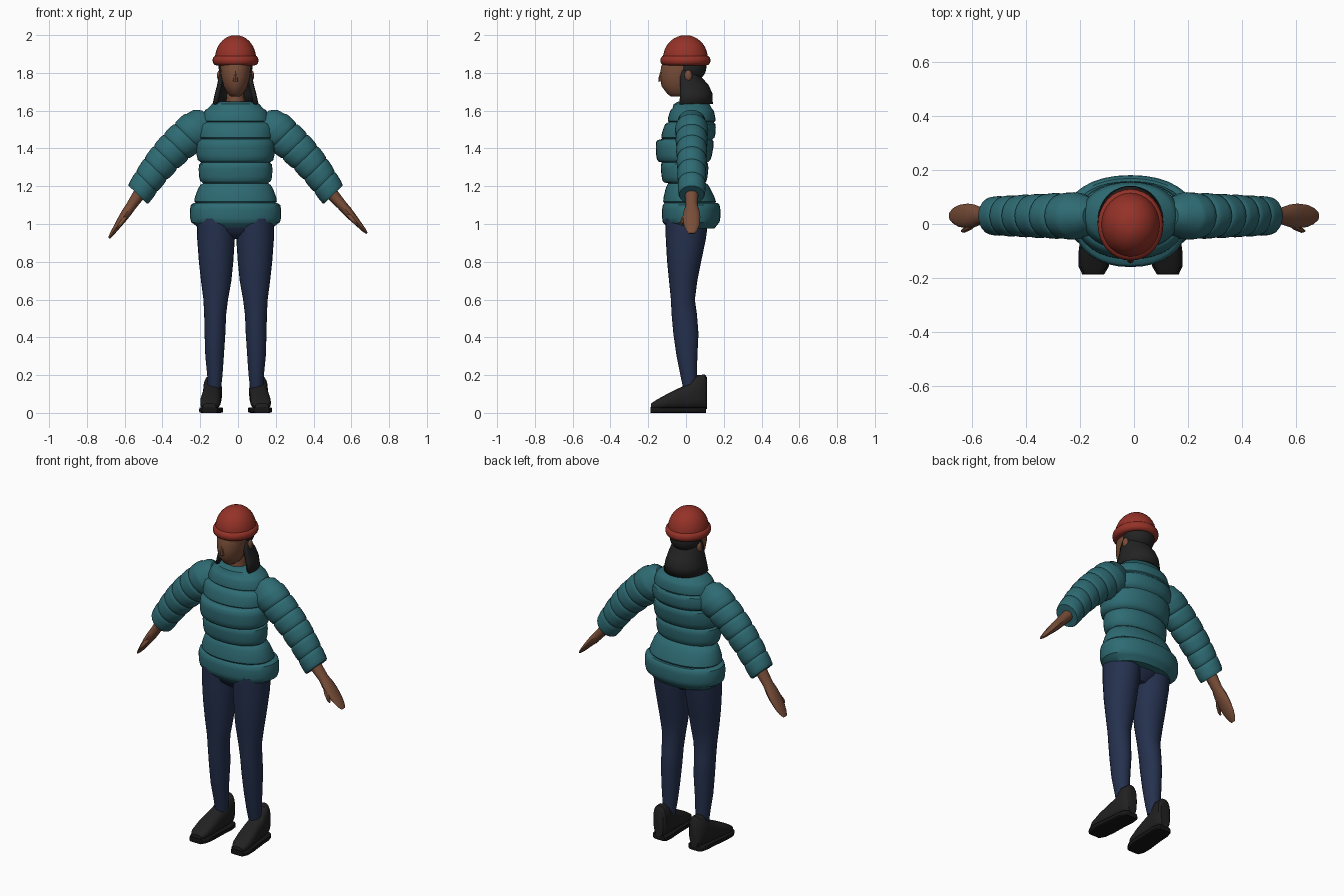
import bpy, bmesh, math
from mathutils import Vector as V

cube = bpy.data.objects.get("Cube")
if cube:
    bpy.data.objects.remove(cube, do_unlink=True)

CX = -0.013          # body centre line
made = []


def material(name, r, g, b):
    m = bpy.data.materials.new(name)
    m.use_nodes = True
    m.diffuse_color = (r, g, b, 1)
    bsdf = m.node_tree.nodes["Principled BSDF"]
    bsdf.inputs["Base Color"].default_value = (r, g, b, 1)
    bsdf.inputs["Roughness"].default_value = 0.8
    return m


TEAL = material("teal padding", 0.027, 0.145, 0.17)
RED = material("red knit", 0.30, 0.032, 0.021)
DENIM = material("navy denim", 0.018, 0.03, 0.075)
SKIN = material("brown skin", 0.19, 0.075, 0.04)
HAIR = material("black hair", 0.018, 0.017, 0.017)
SHOE = material("black leather", 0.015, 0.015, 0.015)
SOLE = material("dark sole", 0.008, 0.008, 0.008)


def finish(name, bm, mat):
    bmesh.ops.recalc_face_normals(bm, faces=bm.faces)
    me = bpy.data.meshes.new(name)
    bm.to_mesh(me)
    bm.free()
    me.materials.append(mat)
    ob = bpy.data.objects.new(name, me)
    bpy.context.collection.objects.link(ob)
    made.append(ob)
    return ob


def loft(name, rings, mat, n=24, arc=None, power=1.0):
    """Skin rings (centre, u, v); arc gives start and end angles of an open sheet."""
    bm = bmesh.new()
    a0, a1 = arc or (0, math.tau)
    count = n + 1 if arc else n

    def soft(t):
        return math.copysign(abs(t) ** power, t)

    rows = []
    for c, u, v in rings:
        angles = [a0 + (a1 - a0) * i / n for i in range(count)]
        rows.append([bm.verts.new(c + u * soft(math.cos(a)) + v * soft(math.sin(a))) for a in angles])
    for r0, r1 in zip(rows, rows[1:]):
        for i in range(n):
            j = (i + 1) % count
            bm.faces.new((r0[i], r0[j], r1[j], r1[i]))
    if not arc:
        bm.faces.new(rows[0])
        bm.faces.new(rows[-1])
    return finish(name, bm, mat)


def level(z, hx, front, back, x=CX):
    """Horizontal ring from its height, half width and front and back y."""
    return V((x, (front + back) / 2, z)), V((hx, 0, 0)), V((0, (back - front) / 2, 0))


def puff(a, b):
    """Rings of one padded tube, pinched at both seams."""
    out = []
    for t, s in ((0, .93), (.08, .985), (.3, 1.01), (.7, 1.01), (.92, .985), (1, .93)):
        c, u, v = (p.lerp(q, t) for p, q in zip(a, b))
        out.append((c, u * s, v * s))
    return out


def ball(name, centre, size, mat):
    bm = bmesh.new()
    bmesh.ops.create_uvsphere(bm, u_segments=24, v_segments=14, radius=1)
    for v in bm.verts:
        v.co = V(centre) + V(p * q for p, q in zip(v.co, size))
    return finish(name, bm, mat)


# Padded jacket body: bottom and top of each tube
tubes = [
    ((1.00, .238, -.125, .18), (1.11, .24, -.125, .18)),
    ((1.11, .225, -.125, .165), (1.215, .186, -.10, .115)),
    ((1.22, .19, -.125, .11), (1.325, .195, -.135, .12)),
    ((1.33, .203, -.155, .13), (1.445, .205, -.16, .15)),
    ((1.45, .204, -.135, .152), (1.535, .198, -.11, .158)),
    ((1.54, .187, -.10, .158), (1.61, .16, -.08, .145)),
]
rings = [level(.975, .19, -.09, .15)]
for low, high in tubes:
    rings += puff(level(*low), level(*high))
rings += [level(1.635, .125, -.065, .125), level(1.648, .08, -.04, .10)]
loft("jacket_body", rings, TEAL, 32, power=.93)

# Head, neck, hair and hat
loft("neck", [level(1.60, .06, -.04, .08), level(1.67, .047, -.03, .07),
              level(1.78, .05, -.04, .07)], SKIN, 16)
loft("head", [level(1.675, .022, -.08, .0), level(1.69, .042, -.10, .03),
              level(1.73, .064, -.13, .05), level(1.78, .076, -.136, .07),
              level(1.83, .081, -.133, .08), level(1.89, .08, -.11, .08)], SKIN)
ball("scalp_hair", (CX, .022, 1.83), (.09, .086, .078), HAIR)
long_hair = loft("long_hair", [level(1.82, .082, -.06, .07), level(1.775, .09, -.085, .085),
                               level(1.735, .098, -.10, .12), level(1.69, .11, -.11, .14),
                               level(1.635, .122, -.115, .142)],
                 HAIR, 24, arc=(math.radians(-22), math.radians(202)))
thick = long_hair.modifiers.new("thickness", 'SOLIDIFY')
thick.thickness = .02
thick.offset = -1
loft("nose", [level(1.755, .014, -.147, -.11), level(1.775, .011, -.145, -.11),
              level(1.81, .006, -.135, -.11)], SKIN, 8)

dome = [level(1.86, .113, -.125, .122)]
for deg in range(0, 90, 10):
    k, h = math.cos(math.radians(deg)), math.sin(math.radians(deg))
    dome.append(level(1.875 + .125 * h, .109 * k, -.003 - .119 * k, -.003 + .119 * k))
loft("hat_dome", dome, RED, 32)
brim = []
for deg in range(-90, 91, 30):
    k, h = math.cos(math.radians(deg)), math.sin(math.radians(deg))
    brim.append(level(1.866 + .026 * h, .102 + .02 * k, -.115 - .021 * k, .109 + .021 * k))
loft("hat_brim", brim, RED, 32)

# Pelvis joining the trouser legs
loft("trouser_seat", [level(.92, .04, -.04, .06), level(.96, .14, -.09, .10),
                      level(1.02, .19, -.11, .13)], DENIM)

Y = V((0, 1, 0))
hand_tips = {1: (.696, .95), -1: (.67, .925)}
for side, label in ((1, "left"), (-1, "right")):

    def at(x, y, z):
        return V((CX + side * x, y, z))

    # Sleeve: seams spaced along a slightly bowed axis
    across = V((side * .72, 0, .70))
    seams = []
    for i in range(7):
        t = i / 6
        lift = .035 * math.sin(math.pi * t)
        seams.append((at(.19 + .327 * t + lift * .5, .03, 1.515 - .36 * t + lift * .5),
                      across * (.104 - .031 * t), Y * (.088 - .017 * t)))
    c, u, v = seams[0]
    sleeve = [(c + at(-.05, 0, .05) - at(0, 0, 0), u * .5, v * .5),
              (c + at(-.03, 0, .03) - at(0, 0, 0), u * .82, v * .82)]
    for a, b in zip(seams, seams[1:]):
        sleeve += puff(a, b)
    loft(label + "_sleeve", sleeve, TEAL)

    # Flat tapering hand with a thumb
    tx, tz = hand_tips[side]
    wrist, tip = at(.505, .03, 1.165), at(tx, .03, tz)
    along = (tip - wrist).normalized()
    flat = along.cross(Y).normalized()
    hand = [(wrist.lerp(tip, t), flat * p, Y * q) for t, p, q in
            ((0, .034, .036), (.3, .027, .032), (.45, .026, .042), (.6, .022, .046),
             (.8, .015, .041), (.92, .011, .03), (1, .005, .016))]
    loft(label + "_hand", hand, SKIN, 12)
    thumb = [(wrist.lerp(tip, t) + V((0, y, -.012)), flat * r, Y * r) for t, y, r in
             ((.38, -.012, .012), (.55, -.04, .013), (.68, -.053, .01), (.74, -.056, .004))]
    loft(label + "_thumb", thumb, SKIN, 8)
    ball(label + "_ear", at(.084, .012, 1.785), (.014, .02, .03), SKIN)

    # Trouser leg: height, inner and outer x, front and back y
    leg = []
    for z, inner, outer, front, back in (
            (.13, .077, .146, -.015, .058), (.20, .069, .15, -.03, .058),
            (.30, .062, .16, -.05, .06), (.42, .054, .164, -.067, .066),
            (.52, .05, .166, -.076, .058), (.60, .04, .17, -.08, .047),
            (.70, .022, .183, -.09, .06), (.80, .012, .194, -.10, .08),
            (.92, .004, .203, -.107, .105), (1.03, .0, .205, -.11, .12)):
        leg.append(level(z, (outer - inner) / 2, front, back, CX + side * (inner + outer) / 2))
    loft(label + "_trouser_leg", leg, DENIM)

    # Shoe: sections from heel to toe, toes turned slightly out
    shoe, sole = [], []
    for y, half, top in ((.11, .03, .19), (.10, .042, .203), (.06, .05, .2), (.02, .049, .155),
                         (-.04, .051, .13), (-.10, .054, .10), (-.155, .05, .07), (-.185, .034, .05)):
        x = .118 - .07 * (y - .11)
        mid = (top + .02) / 2
        shoe.append((at(x, y, mid), V((half, 0, 0)), V((0, 0, top - mid))))
        sole.append((at(x, y - .003, .015), V((half + .006, 0, 0)), V((0, 0, .015))))
    loft(label + "_shoe", shoe, SHOE, 20, power=.75)
    loft(label + "_sole", sole, SOLE, 20, power=.3)

# Smooth shading with crisp seams
for ob in bpy.context.selected_objects:
    ob.select_set(False)
for ob in made:
    ob.select_set(True)
bpy.context.view_layer.objects.active = made[0]
bpy.ops.object.shade_smooth_by_angle(angle=math.radians(40))
